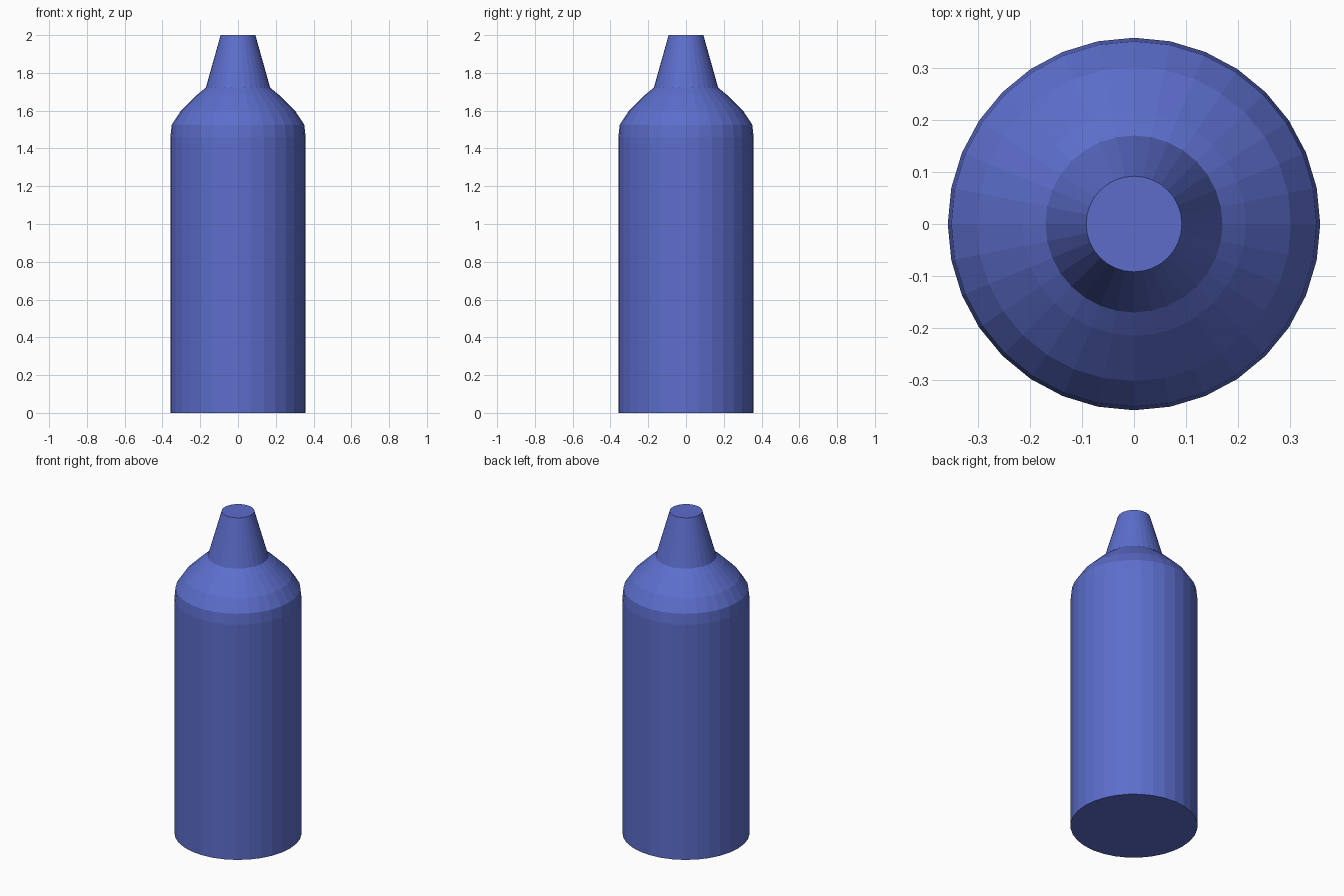
import bpy, bmesh, math

if "Cube" in bpy.data.objects:
    bpy.data.objects.remove(bpy.data.objects["Cube"])

SIDES = 32

# Bottle outline from base to tip: (radius, height)
PROFILE = [
    (0.358, 0.0), (0.358, 1.46), (0.351, 1.525), (0.302, 1.60),
    (0.215, 1.685), (0.17, 1.722), (0.092, 2.0),
]


def lathe(name, profile, material):
    """Turn an outline around z into a closed, flat-faced solid."""
    bm = bmesh.new()
    rings = []
    for r, z in profile:
        rings.append([bm.verts.new((r * math.cos(2 * math.pi * i / SIDES),
                                    r * math.sin(2 * math.pi * i / SIDES), z))
                      for i in range(SIDES)])
    for low, high in zip(rings, rings[1:]):
        for i in range(SIDES):
            j = (i + 1) % SIDES
            bm.faces.new((low[i], low[j], high[j], high[i]))
    bm.faces.new(rings[0][::-1])
    bm.faces.new(rings[-1])
    mesh = bpy.data.meshes.new(name)
    bm.to_mesh(mesh)
    bm.free()
    mesh.materials.append(material)
    obj = bpy.data.objects.new(name, mesh)
    bpy.context.collection.objects.link(obj)
    return obj


blue = bpy.data.materials.new("blue_plastic")
blue.diffuse_color = (0.107, 0.155, 0.60, 1.0)
blue.use_nodes = True
blue.node_tree.nodes["Principled BSDF"].inputs["Base Color"].default_value = blue.diffuse_color

# Bottle with rounded shoulder and tapered spout
lathe("bottle", PROFILE, blue)
